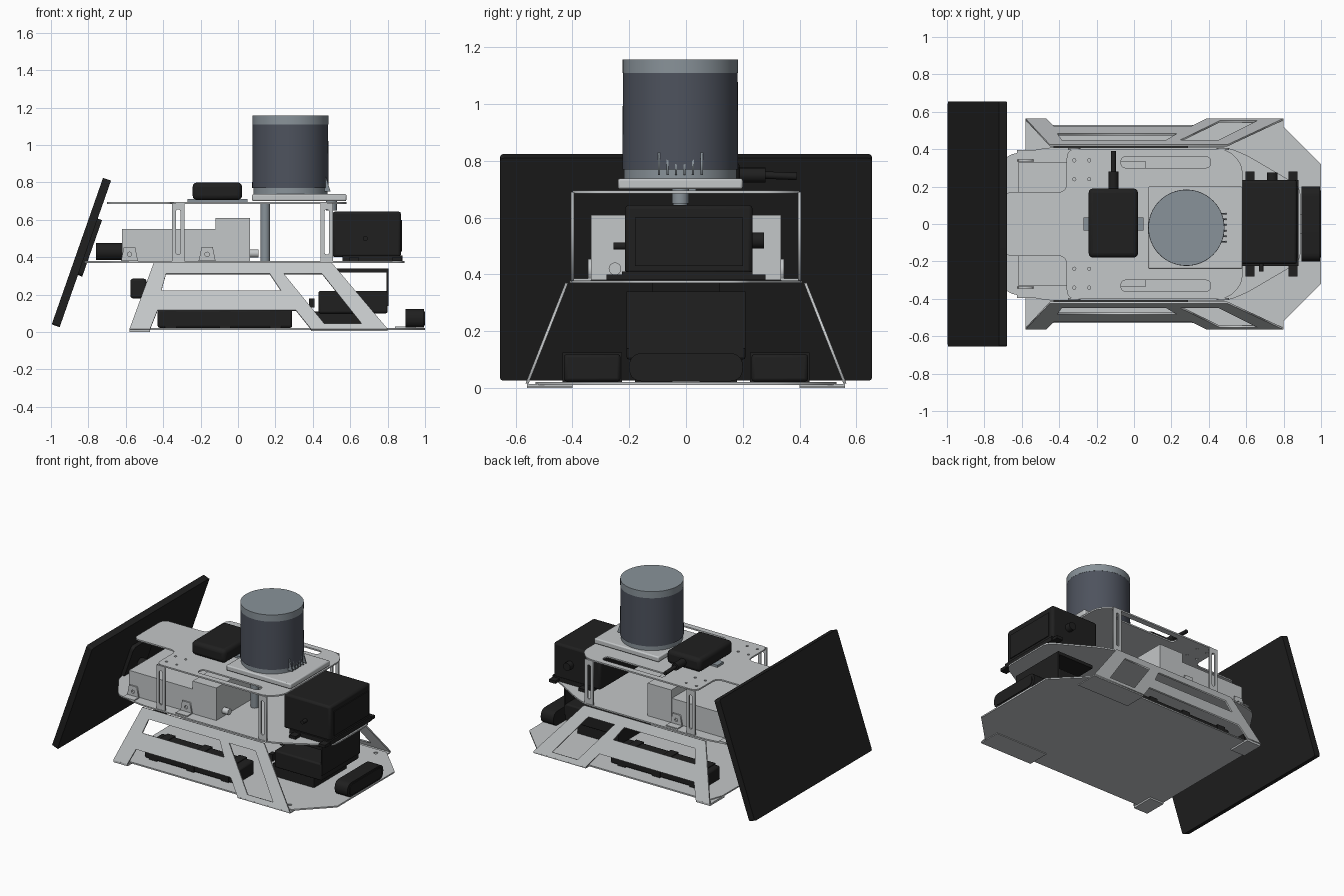
import bpy, math
from mathutils import Matrix, Vector

if "Cube" in bpy.data.objects:
    bpy.data.objects.remove(bpy.data.objects["Cube"])


def mat(name, r, g, b):
    m = bpy.data.materials.new(name)
    m.diffuse_color = (r, g, b, 1)
    m.use_nodes = True
    m.node_tree.nodes["Principled BSDF"].inputs["Base Color"].default_value = m.diffuse_color
    return m


SHEET = mat("light grey sheet", 0.55, 0.57, 0.58)
BLACK = mat("black plastic", 0.014, 0.014, 0.014)
SLATE = mat("dark slate", 0.075, 0.085, 0.11)
STEEL = mat("blue grey", 0.25, 0.29, 0.32)


def smooth(o):
    bpy.ops.object.select_all(action='DESELECT')
    o.select_set(True)
    bpy.context.view_layer.objects.active = o
    bpy.ops.object.shade_smooth_by_angle(angle=math.radians(35))


def box(name, lo, hi, m, bevel=0.0, seg=2):
    """Axis-aligned box from corner to corner."""
    c = [(a + b) / 2 for a, b in zip(lo, hi)]
    bpy.ops.mesh.primitive_cube_add(size=1, location=c)
    o = bpy.context.object
    o.name = name
    o.scale = [b - a for a, b in zip(lo, hi)]
    bpy.ops.object.transform_apply(location=False, rotation=False, scale=True)
    o.data.materials.append(m)
    if bevel:
        mod = o.modifiers.new("bevel", 'BEVEL')
        mod.width, mod.segments = bevel, seg
        smooth(o)
    return o


def cyl(name, p, q, r, m, sides=32, r2=None):
    """Cylinder from point p to point q."""
    p, q = Vector(p), Vector(q)
    bpy.ops.mesh.primitive_cone_add(vertices=sides, radius1=r, radius2=r if r2 is None else r2,
                                    depth=(q - p).length, location=(p + q) / 2)
    o = bpy.context.object
    o.name = name
    o.rotation_euler = (q - p).to_track_quat('Z', 'Y').to_euler()
    o.data.materials.append(m)
    smooth(o)
    return o


def rounded(pts, r, n=5):
    """Round every corner of a closed outline."""
    out = []
    for i, p in enumerate(pts):
        p, a, b = Vector(p), Vector(pts[i - 1]), Vector(pts[(i + 1) % len(pts)])
        ra, rb = min(r, (a - p).length * .49), min(r, (b - p).length * .49)
        s, e = p + (a - p).normalized() * ra, p + (b - p).normalized() * rb
        for k in range(n + 1):
            t = k / n
            out.append(tuple(s * (1 - t) ** 2 + p * 2 * t * (1 - t) + e * t * t))
    return out


def rect(x0, y0, x1, y1):
    return [(x0, y0), (x1, y0), (x1, y1), (x0, y1)]


def circle(x, y, r, n=12):
    return [(x + r * math.cos(2 * math.pi * i / n), y + r * math.sin(2 * math.pi * i / n)) for i in range(n)]


def mirrored(half):
    """Complete an outline given for y > 0 from left to right."""
    return half + [(x, -y) for x, y in reversed(half)]


def plate(name, loops, thick, matrix, m):
    """Sheet with holes: the first loop is the outline, the rest are openings."""
    cu = bpy.data.curves.new(name, 'CURVE')
    cu.dimensions, cu.fill_mode, cu.extrude = '2D', 'BOTH', thick / 2
    for lp in loops:
        sp = cu.splines.new('POLY')
        sp.points.add(len(lp) - 1)
        for pt, (x, y) in zip(sp.points, lp):
            pt.co = (x, y, 0, 1)
        sp.use_cyclic_u = True
    tmp = bpy.data.objects.new(name + "_curve", cu)
    bpy.context.collection.objects.link(tmp)
    bpy.context.view_layer.update()
    me = bpy.data.meshes.new_from_object(tmp.evaluated_get(bpy.context.evaluated_depsgraph_get()))
    bpy.data.objects.remove(tmp)
    o = bpy.data.objects.new(name, me)
    bpy.context.collection.objects.link(o)
    o.matrix_world = matrix
    me.materials.clear()
    me.materials.append(m)
    return o


def at(z):
    return Matrix.Translation((0, 0, z))


def frame(origin, u, v):
    """Matrix whose local x and y run along u and v."""
    u, v = Vector(u).normalized(), Vector(v).normalized()
    M = Matrix((u, v, u.cross(v))).transposed().to_4x4()
    M.translation = origin
    return M


# Base plate, with small mounting holes
base = mirrored([(-.58, .42), (-.54, .53), (.79, .53), (1.0, .32)])
holes = [circle(.74, s * .48, .014) for s in (1, -1)]
plate("base_plate", [base] + holes, .01, at(.016), SHEET)

# Middle deck
deck = rounded(mirrored([(-.82, .16), (-.68, .37), (-.45, .41), (.5, .41), (.6, .37), (.89, .2)]), .05)
plate("middle_deck", [deck], .01, at(.374), SHEET)

# Upper deck, with slots and screw holes
top = rounded(mirrored([(-.70, .17), (-.36, .17), (-.36, .40), (.5, .40), (.58, .32)]), .05)
cuts = []
for s in (1, -1):
    cuts.append(rounded(rect(-.07, s * .33 - .03, .41, s * .33 + .03), .03))
    cuts += [circle(x, s * y, .009, 8) for x in (-.32, -.24) for y in (.24, .34)]
plate("upper_deck", [top] + cuts, .01, at(.69), SHEET)

# Sloping side frames and their feet
k = math.hypot(.14, .355) / .355
outline = [(-.58, .015), (-.47, .015), (-.43, .115), (.31, .115), (.39, .015), (.80, .015), (.50, .37), (-.45, .37)]
window = [(-.41, .22), (.215, .22), (.16, .31), (-.385, .31)]
window = [(-.41, .22), (.23, .22), (.17, .31), (-.385, .31)]
brace = [(.46, .045), (.66, .045), (.45, .31), (.245, .31)]
for s in (1, -1):
    M = frame((0, s * .56, .015), (1, 0, 0), (0, -s * .14, .355))
    loops = [[(x, (z - .015) * k) for x, z in lp] for lp in (outline, window, brace)]
    plate("side_frame", loops, .01, M, SHEET)
    box("front_foot", (.39, s * .48 - .08, .006), (.80, s * .48 + .08, .014), SHEET)
    box("rear_foot", (-.58, s * .48 - .08, 0), (-.47, s * .48 + .08, .014), SHEET)
    # Slotted uprights carrying the upper deck
    for x in (-.32, .475):
        M = frame((x, s * .40, .375), (1, 0, 0), (0, 0, 1))
        loops = [rect(-.033, 0, .033, .315), rounded(rect(-.012, .04, .012, .28), .012)]
        plate("deck_upright", loops, .01, M, SHEET)
    # Angle tabs holding the electronics housings
    for x in (-.58, -.165):
        M = frame((x, s * .34, .38), (1, 0, 0), (0, 0, 1))
        tab = [(-.045, 0), (.045, 0), (.03, .075), (-.03, .075)]
        plate("housing_tab", [tab, circle(0, .035, .012)], .01, M, SHEET)
        box("tab_foot", (x - .045, s * .365 - .03, .378), (x + .045, s * .365 + .03, .386), SHEET)
    # Battery packs on the base
    box("battery_pack", (-.43, s * .33 - .1, .022), (.29, s * .33 + .1, .12), BLACK, .012)
    for x in (-.36, -.07, .2):
        box("battery_strap", (x - .03, s * .33 - .104, .022), (x + .03, s * .33 + .104, .125), BLACK)

# Grey electronics housings
box("low_housing", (-.62, -.33, .38), (-.12, .33, .55), SHEET)
box("tall_housing", (-.12, -.335, .38), (.065, .335, .61), SHEET)
cyl("housing_plug", (.06, -.25, .42), (.11, -.25, .42), .022, SHEET, 16)
cyl("support_post", (.145, -.02, .38), (.145, -.02, .69), .026, STEEL, 20)

# Tilted screen and its bracket
M = frame((-.8375, 0, .425), (0, 1, 0), (.275, 0, .785))
plate("screen", [rounded(rect(-.655, -.415, .655, .415), .015)], .045, M, BLACK)
M2 = M @ Matrix.Translation((0, 0, .032))
plate("screen_bracket", [rounded(rect(-.12, -.12, .12, .20), .03)], .03, M2, BLACK)
cyl("screen_pivot", (-.76, 0, .43), (-.62, 0, .43), .045, BLACK, 20)

# Rotating scanner on its mounting plate
cx, cy = .28, -.02
box("scanner_plate", (.075, -.24, .70), (.58, .20, .738), SHEET, .008)
cyl("scanner_base", (cx, cy, .735), (cx, cy, .775), .198, STEEL, 64)
cyl("scanner_body", (cx, cy, .77), (cx, cy, 1.11), .204, SLATE, 64, .202)
cyl("scanner_cap", (cx, cy, 1.11), (cx, cy, 1.157), .203, STEEL, 64)
for i in range(6):
    y = cy - .075 + i * .03
    fin = [(.40, .75), (.495, .75), (.47, .83), (.40, .83)]
    plate("cooling_fin", [fin], .008, frame((0, y, 0), (1, 0, 0), (0, 0, 1)), STEEL)
cyl("scanner_plug", (.50, cy, .65), (.50, cy, .735), .03, STEEL, 20)

# Antenna unit with cable
box("antenna_foot", (-.27, -.035, .695), (.05, .035, .71), STEEL)
box("antenna_unit", (-.243, -.18, .705), (.022, .19, .80), BLACK, .025, 3)
cyl("antenna_plug", (-.11, .18, .75), (-.11, .28, .75), .026, BLACK, 16)
cyl("antenna_cable", (-.11, .27, .75), (-.11, .39, .745), .013, BLACK, 12)

# Black control box on the middle deck
box("control_box", (.505, -.215, .40), (.872, .235, .645), BLACK, .015)
box("control_box_base", (.56, -.225, .38), (.88, .235, .41), BLACK)
box("control_box_panel", (.868, -.18, .43), (.878, .20, .60), BLACK)
for x in (.62, .85):
    for s in (1, -1):
        box("control_box_lug", (x - .025, s * .25 - .03, .38), (x + .025, s * .25 + .03, .40), BLACK)
cyl("round_connector", (.74, .22, .52), (.74, .275, .52), .028, BLACK, 16)
cyl("small_connector", (.68, -.21, .50), (.68, -.255, .50), .013, BLACK, 12)

# Black units below the middle deck
box("power_unit", (.43, -.21, .10), (.80, .21, .22), BLACK, .01)
box("power_unit_base", (.40, -.18, .02), (.72, .18, .11), BLACK)
box("upper_unit", (.52, -.21, .318), (.80, .21, .34), BLACK)
box("unit_end_plate", (.795, -.21, .14), (.805, .21, .34), BLACK)
box("switch", (.38, -.20, .13), (.41, -.16, .18), BLACK)
box("rear_sensor", (-.575, -.13, .18), (-.49, .13, .285), BLACK, .012)

# Front camera: rounded bar with a recessed-looking face plate
M = frame((.945, 0, .073), (0, 1, 0), (0, 0, 1))
plate("camera_body", [rounded(rect(-.20, -.05, .20, .05), .05)], .10, M, BLACK)
M = frame((.996, 0, .073), (0, 1, 0), (0, 0, 1))
plate("camera_face", [rounded(rect(-.18, -.038, .18, .038), .038)], .008, M, BLACK)
box("camera_mount", (.84, -.05, .02), (.95, .05, .03), SHEET)
